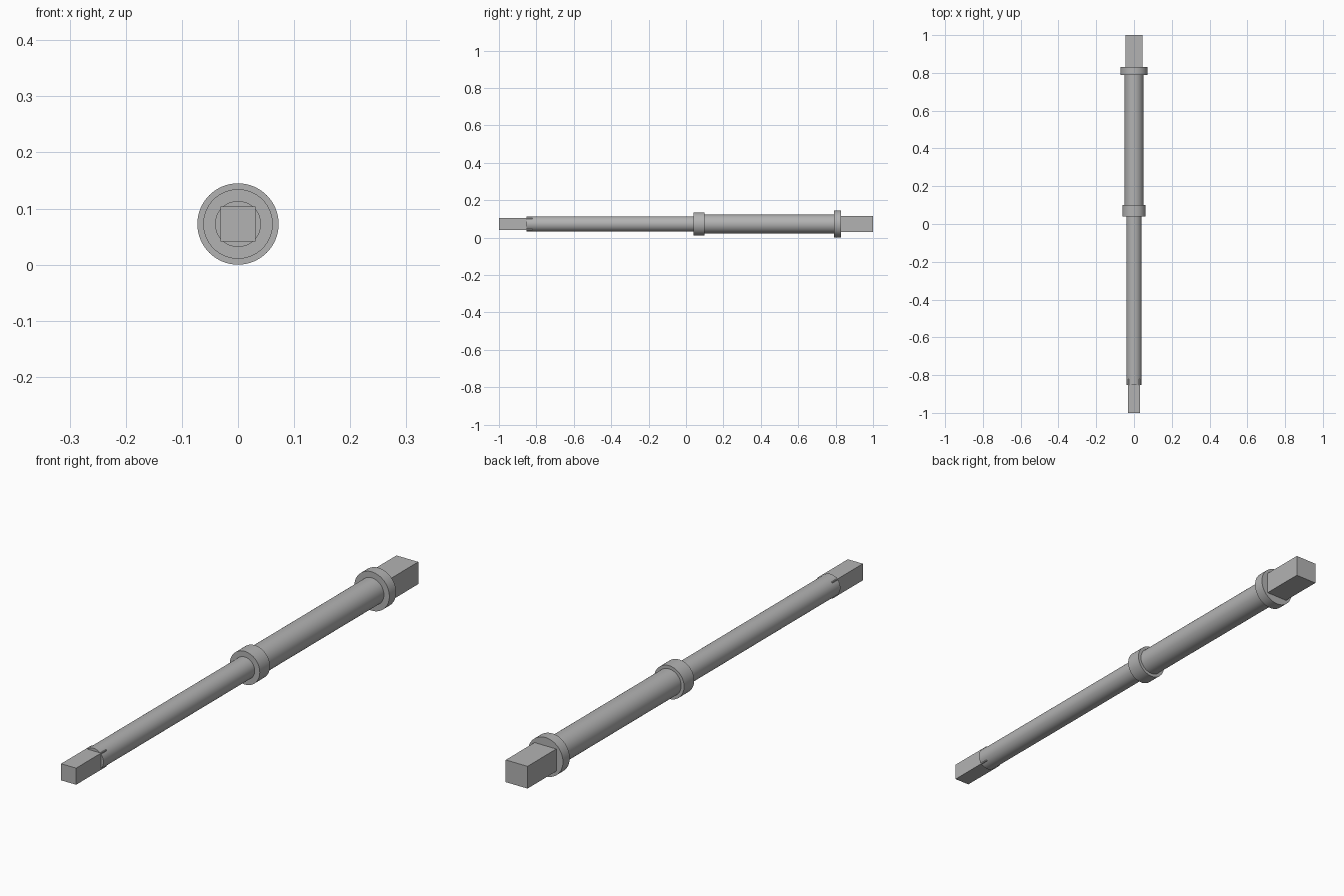
import bpy
import math

cube = bpy.data.objects.get("Cube")
if cube:
    bpy.data.objects.remove(cube, do_unlink=True)

AXIS_Z = 0.0725

steel = bpy.data.materials.new("steel grey")
steel.use_nodes = True
color = (0.45, 0.45, 0.45, 1)
steel.diffuse_color = color
steel.node_tree.nodes["Principled BSDF"].inputs["Base Color"].default_value = color


def finish(name):
    ob = bpy.context.object
    ob.name = name
    ob.data.materials.append(steel)
    return ob


def round_part(name, radius, y0, y1):
    """Cylinder along the shaft axis between two stations."""
    bpy.ops.mesh.primitive_cylinder_add(
        vertices=64, radius=radius, depth=y1 - y0,
        location=(0, (y0 + y1) / 2, AXIS_Z), rotation=(math.pi / 2, 0, 0))
    finish(name)
    bpy.ops.object.shade_smooth_by_angle(angle=math.radians(30))


def square_part(name, width, height, y0, y1):
    """Flat-sided drive end along the shaft axis."""
    bpy.ops.mesh.primitive_cube_add(size=1, location=(0, (y0 + y1) / 2, AXIS_Z))
    ob = finish(name)
    ob.scale = (width, y1 - y0, height)
    bpy.ops.object.transform_apply(location=False, rotation=False, scale=True)


# Square drive ends
square_part("front_square_end", 0.062, 0.062, -1.0, -0.82)
square_part("rear_square_end", 0.09, 0.083, 0.82, 1.0)

# Stepped shaft with its collars
round_part("front_shaft", 0.041, -0.853, 0.05)
round_part("middle_collar", 0.062, 0.04, 0.10)
round_part("rear_shaft", 0.05, 0.09, 0.80)
round_part("rear_flange", 0.0725, 0.79, 0.83)
